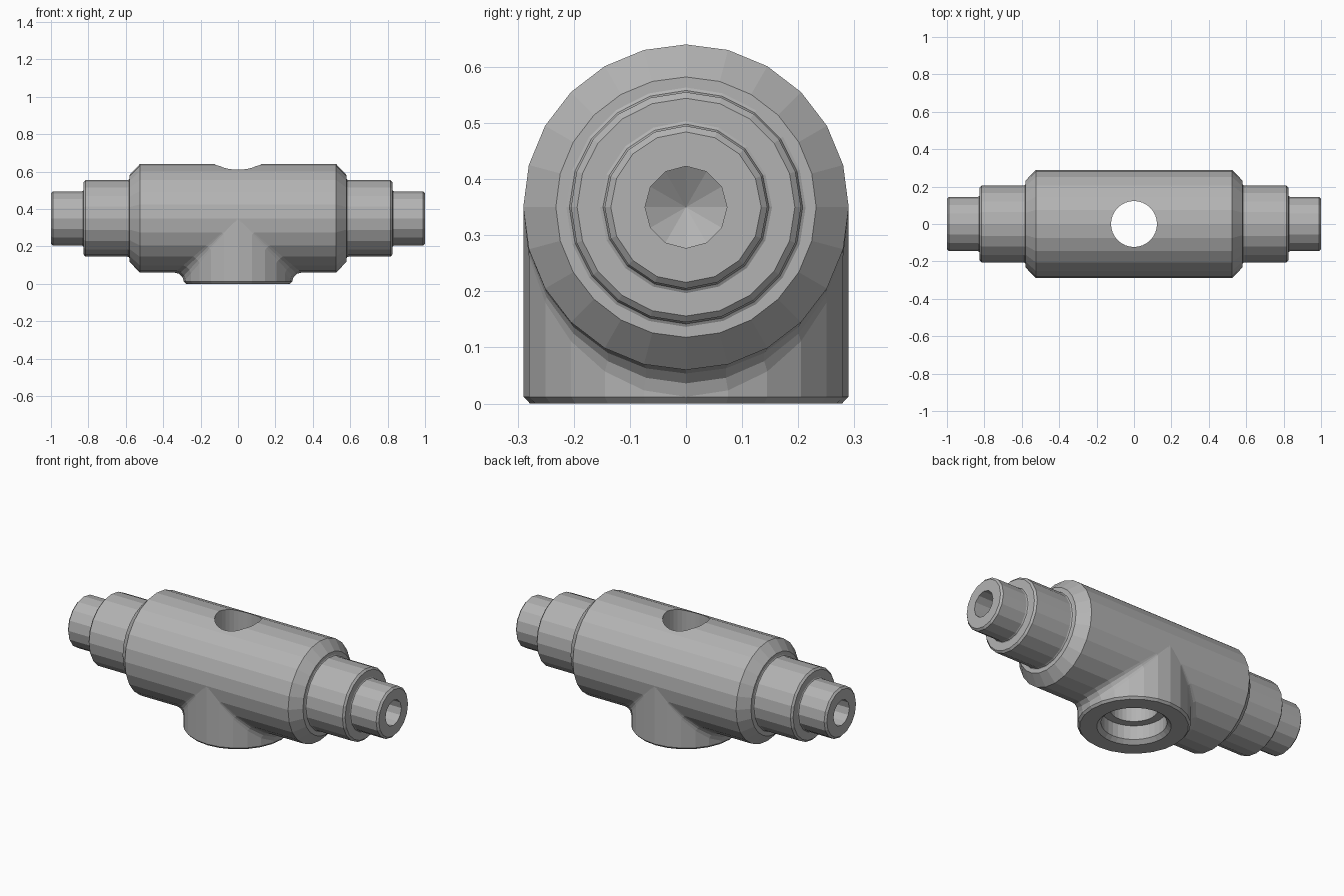
import bpy, bmesh, math
from mathutils import Vector, Matrix

if "Cube" in bpy.data.objects:
    bpy.data.objects.remove(bpy.data.objects["Cube"], do_unlink=True)

R = 0.29          # radius of the main barrel and of the foot
ZC = 0.35         # height of the barrel axis
FILLET = 0.048    # blend between barrel and foot

steel = bpy.data.materials.new("plain_grey")
steel.use_nodes = True
grey = (0.45, 0.45, 0.45, 1)
steel.diffuse_color = grey
steel.node_tree.nodes["Principled BSDF"].inputs["Base Color"].default_value = grey


def make_object(name, bm):
    mesh = bpy.data.meshes.new(name)
    bm.to_mesh(mesh)
    bm.free()
    mesh.materials.append(steel)
    obj = bpy.data.objects.new(name, mesh)
    bpy.context.scene.collection.objects.link(obj)
    return obj


def revolve(name, profile, sides, upright=False):
    """Turn (position along axis, radius) points into a closed solid."""
    bm = bmesh.new()
    verts = [bm.verts.new((a, 0, r)) for a, r in profile]
    edges = [bm.edges.new(pair) for pair in zip(verts, verts[1:])]
    bmesh.ops.spin(bm, geom=verts + edges, cent=(0, 0, 0), axis=(1, 0, 0),
                   angle=math.tau, steps=sides)
    bmesh.ops.remove_doubles(bm, verts=bm.verts[:], dist=1e-4)
    if upright:
        bm.transform(Matrix.Rotation(-math.pi / 2, 4, 'Y'))
    else:
        bm.transform(Matrix.Translation((0, 0, ZC)))
    bmesh.ops.recalc_face_normals(bm, faces=bm.faces[:])
    return make_object(name, bm)


def both_ends(half):
    """Mirror a profile that runs from the +x end to the middle."""
    return half + [(-a, r) for a, r in reversed(half)]


def combine(target, other, operation):
    mod = target.modifiers.new(operation.lower(), 'BOOLEAN')
    mod.operation = operation
    mod.solver = 'EXACT'
    mod.object = other
    bpy.context.view_layer.update()
    graph = bpy.context.evaluated_depsgraph_get()
    mesh = bpy.data.meshes.new_from_object(target.evaluated_get(graph))
    target.modifiers.clear()
    target.data = mesh
    bpy.data.objects.remove(other, do_unlink=True)


# Barrel with chamfered ends, and two stepped shafts through it
body = revolve("valve_body", both_ends([(0.58, 0), (0.58, 0.232), (0.525, R)]), 24)
shoulder = revolve("shoulder_shaft", both_ends(
    [(0.825, 0), (0.825, 0.194), (0.815, 0.205), (0.59, 0.205),
     (0.583, 0.208), (0.579, 0.215), (0.5, 0.215)]), 20)
tip = revolve("tip_shaft", both_ends(
    [(1.0, 0), (1.0, 0.134), (0.99, 0.145), (0.835, 0.145),
     (0.828, 0.148), (0.824, 0.155), (0.7, 0.155)]), 16)

# Round foot below the barrel
foot = revolve("foot", [(0, 0), (0, 0.278), (0.012, R - 0.0005),
                        (ZC, R - 0.0005), (ZC, 0)], 24, upright=True)
for part in (shoulder, tip, foot):
    combine(body, part, 'UNION')

# Vertical bore with a wider, chamfered counterbore at the bottom
bore = revolve("bore_cutter", [(-0.1, 0), (-0.1, 0.19), (0, 0.19), (0.02, 0.168),
                               (0.1, 0.168), (0.1, 0.123), (0.8, 0.123), (0.8, 0)],
               32, upright=True)
combine(body, bore, 'DIFFERENCE')

# Blind drilled holes with conical ends
for side in (1, -1):
    drill = revolve("drill_cutter", [(side * a, r) for a, r in
                    ((1.1, 0), (1.1, 0.073), (0.78, 0.073), (0.735, 0))], 12)
    combine(body, drill, 'DIFFERENCE')

# Rolled fillet where the foot meets the barrel
bm = bmesh.new()
rings = []
for i in range(24):
    t = math.tau * i / 24
    c, s = math.cos(t), math.sin(t)
    centre = Vector(((R + FILLET) * c, (R + FILLET) * s, ZC - (R + FILLET) * abs(c)))
    to_foot, to_barrel = Vector((-c, -s, 0)), Vector((0, -s, abs(c)))
    rings.append([bm.verts.new(centre + FILLET * to_foot.slerp(to_barrel, k / 3, to_foot))
                  for k in range(4)])
for i, ring in enumerate(rings):
    following = rings[(i + 1) % 24]
    for k in range(3):
        bm.faces.new((ring[k], following[k], following[k + 1], ring[k + 1]))
bmesh.ops.remove_doubles(bm, verts=bm.verts[:], dist=1e-5)
make_object("foot_fillet", bm)
